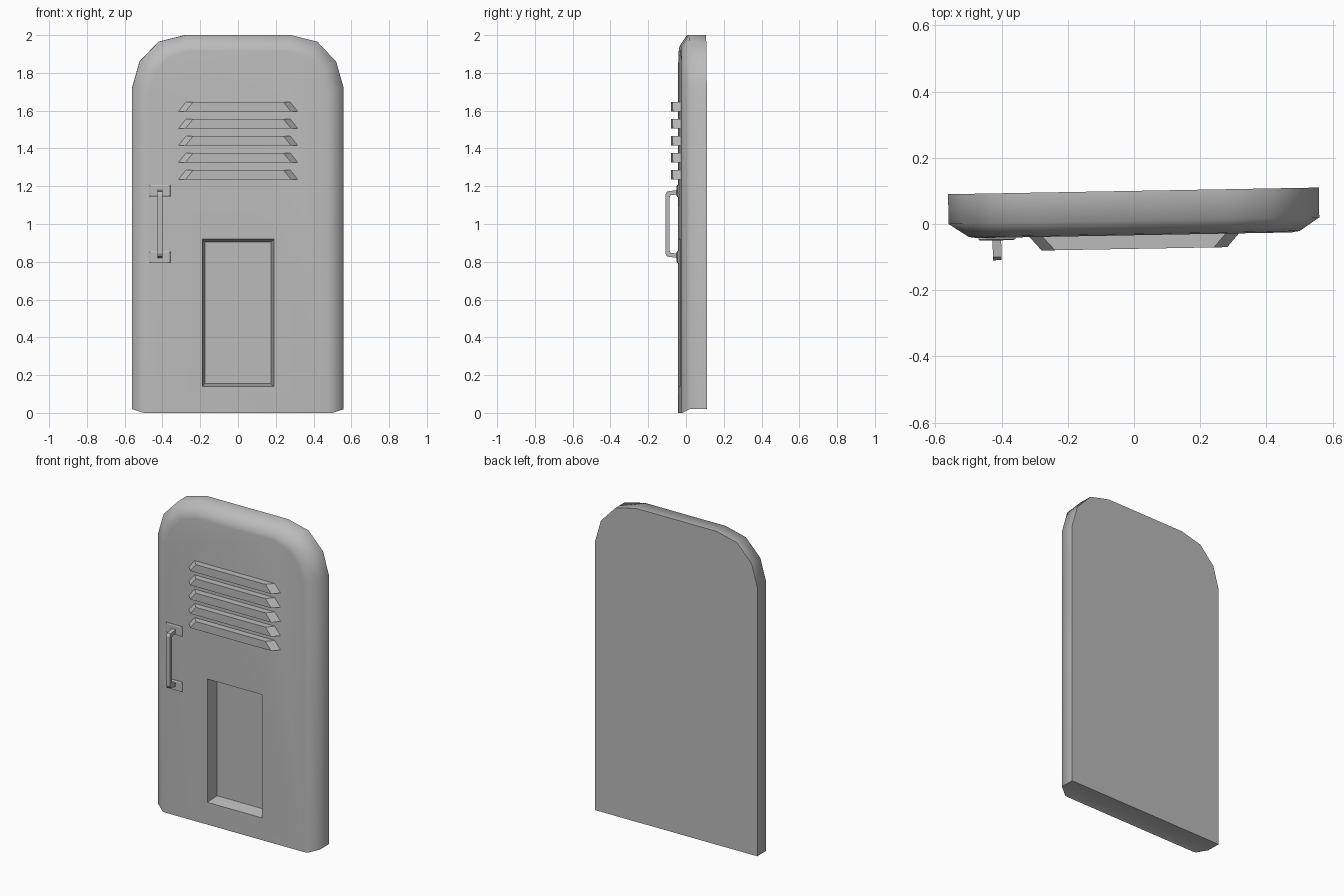
import bpy, bmesh, math
from mathutils import Matrix

default = bpy.data.objects.get("Cube")
if default:
    bpy.data.objects.remove(default, do_unlink=True)

grey = bpy.data.materials.new("grey_metal")
grey.use_nodes = True
tone = (0.5, 0.5, 0.5, 1)
grey.diffuse_color = tone
grey.node_tree.nodes["Principled BSDF"].inputs["Base Color"].default_value = tone

# The whole door stands turned by about one degree
TURN = Matrix.Rotation(math.radians(1.03), 4, "Z")


def loft(name, rings):
    """Skin closed rings of equal point count and cap both ends."""
    bm = bmesh.new()
    loops = [[bm.verts.new(p) for p in ring] for ring in rings]
    for a, b in zip(loops, loops[1:]):
        for i in range(len(a)):
            j = (i + 1) % len(a)
            bm.faces.new((a[i], a[j], b[j], b[i]))
    bm.faces.new(loops[0])
    bm.faces.new(loops[-1])
    bmesh.ops.recalc_face_normals(bm, faces=bm.faces)
    bm.transform(TURN)
    mesh = bpy.data.meshes.new(name)
    bm.to_mesh(mesh)
    bm.free()
    obj = bpy.data.objects.new(name, mesh)
    bpy.context.collection.objects.link(obj)
    mesh.materials.append(grey)
    return obj


def arch(y, half):
    """Mirror a right-hand outline into a full ring at depth y."""
    return [(x, y, z) for x, z in half] + [(-x, y, z) for x, z in reversed(half)]


def rect(y, x0, x1, z0, z1):
    return [(x0, y, z0), (x1, y, z0), (x1, y, z1), (x0, y, z1)]


# Door slab with arched top and rounded front rim
outer = [(0.56, 0.02), (0.56, 1.72), (0.52, 1.86), (0.42, 1.965), (0.28, 2.0)]
rim = [(0.50, 0.0), (0.50, 1.70), (0.465, 1.82), (0.39, 1.90), (0.27, 1.94)]
face = [(0.475, 0.0), (0.475, 1.69), (0.44, 1.80), (0.37, 1.88), (0.26, 1.915)]
door = loft("door_slab", [arch(0.10, outer), arch(0.01, outer),
                          arch(-0.03, rim), arch(-0.034, face)])

# Tapered recess in the lower panel
cutter = loft("recess_cutter", [rect(-0.054, -0.193, 0.193, 0.137, 0.923),
                                rect(0.045, -0.175, 0.175, 0.155, 0.905)])
cutter.hide_render = True
cut = door.modifiers.new("recess", "BOOLEAN")
cut.operation = "DIFFERENCE"
cut.solver = "EXACT"
cut.object = cutter
bpy.ops.object.select_all(action="DESELECT")
bpy.context.view_layer.objects.active = door
door.select_set(True)
bpy.ops.object.modifier_apply(modifier=cut.name)
bpy.data.objects.remove(cutter, do_unlink=True)
bpy.ops.object.shade_smooth_by_angle(angle=math.radians(60))

# Row of five louvres with slanted ends
for i in range(5):
    z = 1.235 + i * 0.09
    bars = []
    for y, w in ((-0.03, 0.32), (-0.075, 0.28)):
        bars.append([(-w, y, z), (w, y, z), (w - 0.04, y, z + 0.05), (0.04 - w, y, z + 0.05)])
    loft(f"louvre_{i + 1}", bars)

# Handle mounting plates
HX = -0.415
for label, z in (("lower", 0.825), ("upper", 1.175)):
    loft(f"{label}_handle_plate", [rect(-0.03, HX - 0.056, HX + 0.056, z - 0.031, z + 0.031),
                                   rect(-0.038, HX - 0.056, HX + 0.056, z - 0.031, z + 0.031),
                                   rect(-0.042, HX - 0.05, HX + 0.05, z - 0.025, z + 0.025)])

# Handle bar: square section swept along a bracket path
path_outer = [(-0.035, 0.82), (-0.092, 0.828), (-0.102, 0.845)]
path_inner = [(-0.035, 0.842), (-0.075, 0.848), (-0.08, 0.86)]
mirror = lambda pts: pts + [(y, 2.0 - z) for y, z in reversed(pts)]
loft("handle_bar", [[(HX - 0.013, *a), (HX + 0.013, *a), (HX + 0.013, *b), (HX - 0.013, *b)]
                    for a, b in zip(mirror(path_outer), mirror(path_inner))])
